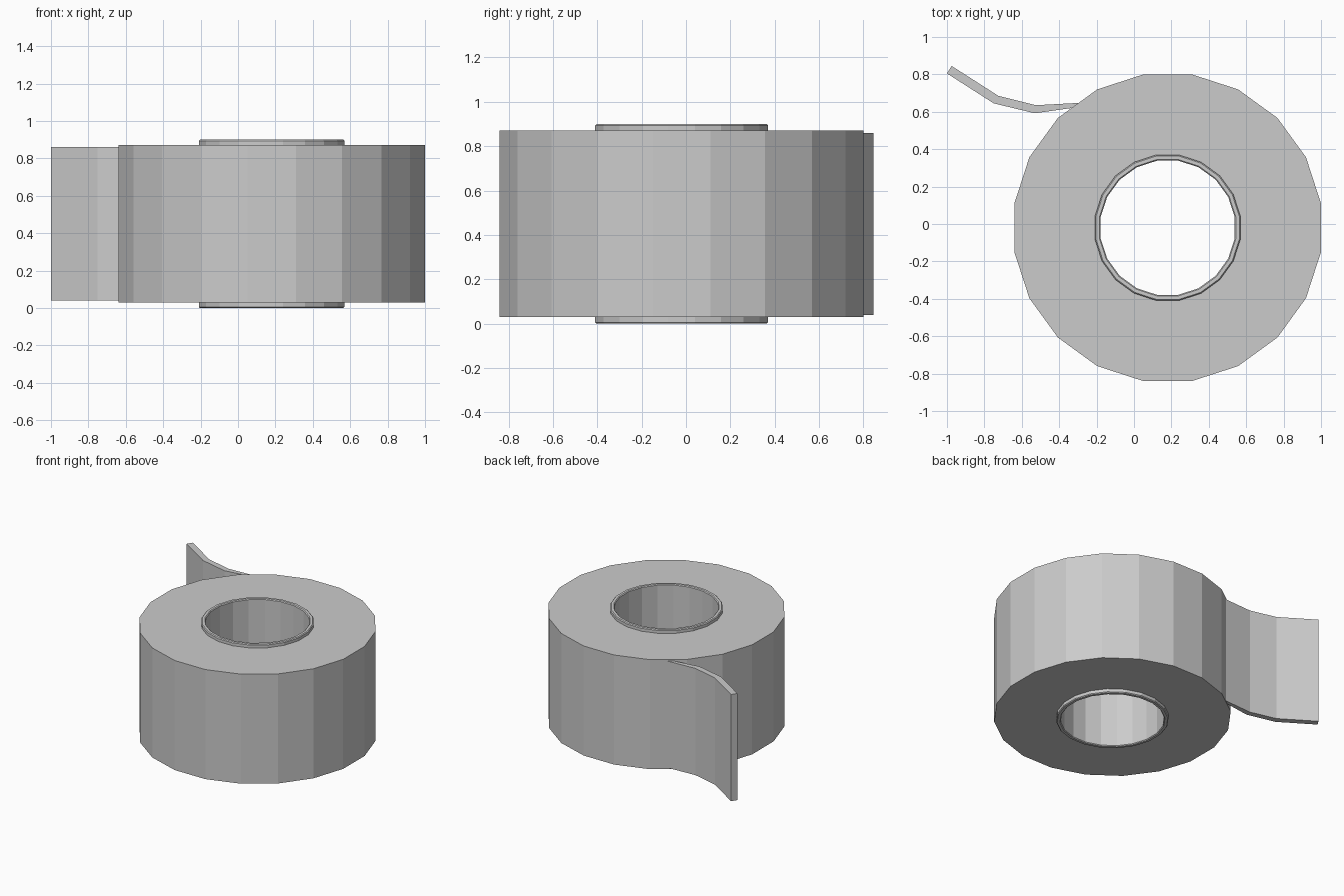
import bpy
import bmesh
from math import cos, sin, pi

SIDES = 20
CENTRE = (0.18, -0.02)

cube = bpy.data.objects.get("Cube")
if cube:
    bpy.data.objects.remove(cube, do_unlink=True)

grey = bpy.data.materials.new("tape grey")
grey.use_nodes = True
colour = (0.6, 0.6, 0.6, 1)
grey.diffuse_color = colour
grey.node_tree.nodes["Principled BSDF"].inputs["Base Color"].default_value = colour


def finish(name, bm):
    bmesh.ops.recalc_face_normals(bm, faces=bm.faces)
    mesh = bpy.data.meshes.new(name)
    bm.to_mesh(mesh)
    bm.free()
    mesh.materials.append(grey)
    obj = bpy.data.objects.new(name, mesh)
    bpy.context.collection.objects.link(obj)
    return obj


def ring(name, inner, outer, low, high):
    """Faceted tube with a rectangular section, flats facing the axes."""
    bm = bmesh.new()
    section = [(inner, low), (outer, low), (outer, high), (inner, high)]
    loops = []
    for i in range(SIDES):
        a = 2 * pi * (i + 0.5) / SIDES
        loops.append([bm.verts.new((CENTRE[0] + r * cos(a), CENTRE[1] + r * sin(a), z))
                      for r, z in section])
    for i, here in enumerate(loops):
        there = loops[(i + 1) % SIDES]
        for j in range(4):
            k = (j + 1) % 4
            bm.faces.new((here[j], here[k], there[k], there[j]))
    return finish(name, bm)


# Wound tape
ring("tape_roll", 0.39, 0.83, 0.03, 0.872)

# Cardboard core with slightly softened rims
core = ring("core", 0.363, 0.394, 0.0, 0.9)
bevel = core.modifiers.new("soft rims", "BEVEL")
bevel.width = 0.006
bevel.segments = 1
bevel.limit_method = "ANGLE"
bevel.angle_limit = pi / 3

# Loose end peeling away: pairs of back and front edge points
strip = [((-0.975, 0.845), (-1.0, 0.805)),
         ((-0.725, 0.685), (-0.75, 0.645)),
         ((-0.525, 0.635), (-0.53, 0.592)),
         ((-0.285, 0.648), (-0.30, 0.625)),
         ((-0.2, 0.66), (-0.2, 0.63))]
bm = bmesh.new()
rows = [[bm.verts.new((*p, z)) for p, z in
         ((back, 0.04), (front, 0.04), (front, 0.86), (back, 0.86))]
        for back, front in strip]
for here, there in zip(rows, rows[1:]):
    for j in range(4):
        k = (j + 1) % 4
        bm.faces.new((here[j], here[k], there[k], there[j]))
bm.faces.new(rows[0])
bm.faces.new(rows[-1])
finish("loose_tape_end", bm)
